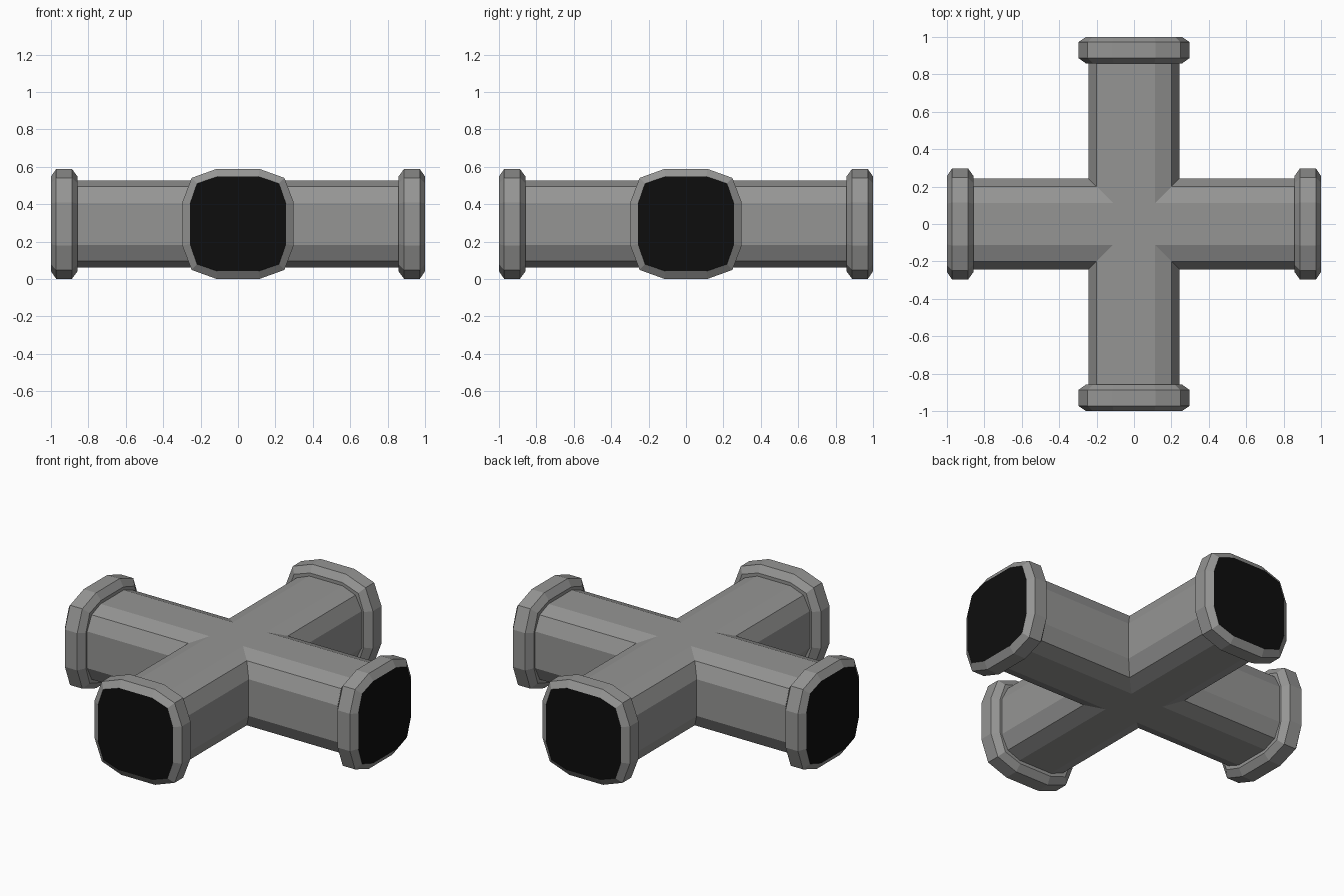
import bpy, bmesh, math
from mathutils import Matrix

if "Cube" in bpy.data.objects:
    bpy.data.objects.remove(bpy.data.objects["Cube"])

ZC = 0.295  # height of the pipe axis


def material(name, rgb):
    m = bpy.data.materials.new(name)
    m.diffuse_color = (*rgb, 1)
    m.use_nodes = True
    m.node_tree.nodes["Principled BSDF"].inputs["Base Color"].default_value = m.diffuse_color
    return m


grey = material("pipe grey", (0.30, 0.30, 0.295))
black = material("opening black", (0.004, 0.004, 0.004))


def section(w, h, flat, corner_w, corner_h):
    """Rounded-square outline (lateral, vertical) with midpoints on top and bottom."""
    right = [(0, h), (flat, h), (corner_w, corner_h), (w, flat),
             (w, -flat), (corner_w, -corner_h), (flat, -h), (0, -h)]
    return right + [(-x, z) for x, z in reversed(right[1:-1])]


PIPE = section(0.244, 0.233, 0.113, 0.200, 0.199)
RIM = section(0.256, 0.253, 0.109, 0.219, 0.216)
COLLAR = section(0.298, 0.294, 0.115, 0.248, 0.246)


def build(name, arms, rings, mat, cap=False):
    """Loft rings along -y for each arm; each ring is (outline, distance or None for mitre)."""
    bm = bmesh.new()
    for i in arms:
        rot = Matrix.Translation((0, 0, ZC)) @ Matrix.Rotation(i * math.pi / 2, 4, 'Z')
        loops = []
        for outline, d in rings:
            loop = [bm.verts.new((x, -(abs(x) if d is None else d), z)) for x, z in outline]
            bmesh.ops.transform(bm, matrix=rot, verts=loop)
            loops.append(loop)
        for a, b in zip(loops, loops[1:]):
            for k in range(len(a)):
                n = (k + 1) % len(a)
                bm.faces.new((a[k], a[n], b[n], b[k]))
        if cap:
            bm.faces.new(list(reversed(loops[-1])))
    bmesh.ops.remove_doubles(bm, verts=bm.verts, dist=0.0005)
    if cap:
        # make each opening face outward
        for f in bm.faces:
            f.normal_update()
            if f.normal.dot(f.calc_center_median()) < 0:
                f.normal_flip()
    else:
        bmesh.ops.recalc_face_normals(bm, faces=bm.faces)
    me = bpy.data.meshes.new(name)
    bm.to_mesh(me)
    bm.free()
    me.materials.append(mat)
    ob = bpy.data.objects.new(name, me)
    bpy.context.collection.objects.link(ob)
    return ob


# Four pipe arms meeting at mitred seams
build("pipe_cross", range(4), [(PIPE, None), (PIPE, 0.87)], grey)

# Chamfered end collars and dark openings
for i, side in enumerate(("front", "right", "back", "left")):
    build(side + "_collar", [i],
          [(RIM, 1.0), (COLLAR, 0.972), (COLLAR, 0.888), (RIM, 0.858), (PIPE, 0.858), (RIM, 1.0)],
          grey)
    build(side + "_opening", [i], [(RIM, 1.0)], black, cap=True)

# Remove the hidden inner wall of each collar
for ob in bpy.data.objects:
    if ob.name.endswith("_collar"):
        bm = bmesh.new()
        bm.from_mesh(ob.data)
        inner = [f for f in bm.faces
                 if max(max(abs(v.co.x), abs(v.co.y)) for v in f.verts) > 0.99
                 and min(max(abs(v.co.x), abs(v.co.y)) for v in f.verts) < 0.9]
        bmesh.ops.delete(bm, geom=inner, context='FACES')
        bm.to_mesh(ob.data)
        bm.free()
